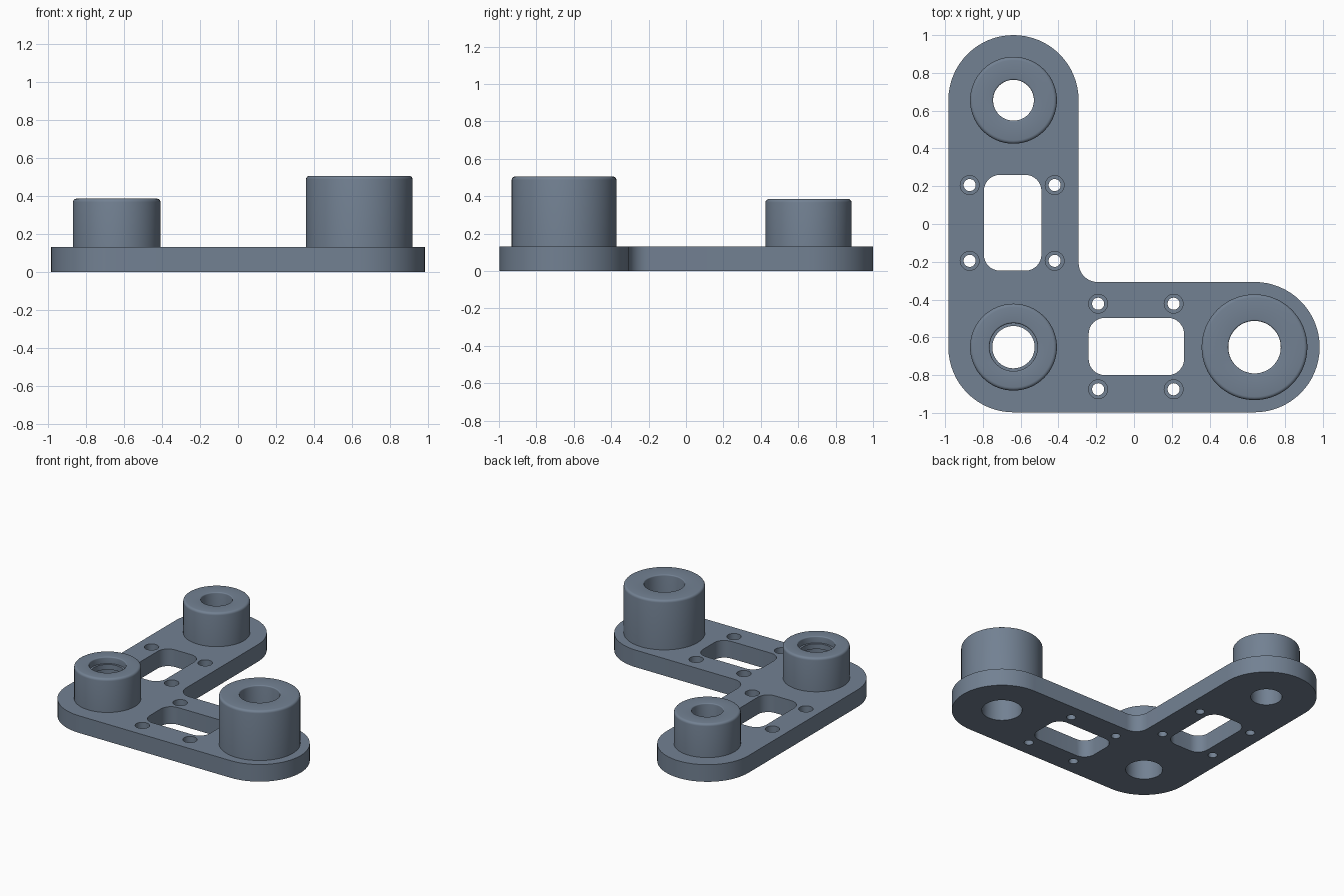
import bpy, bmesh, math

cube = bpy.data.objects.get("Cube")
if cube:
    bpy.data.objects.remove(cube, do_unlink=True)

PLATE = 0.13      # plate thickness
C = 0.638         # arm end centres in x
LOW, HIGH = -0.652, 0.655   # arm end centres in y
R = 0.345         # arm end radius

COLOUR = (0.17, 0.22, 0.29, 1.0)
steel = bpy.data.materials.new("slate grey metal")
steel.use_nodes = True
steel.diffuse_color = COLOUR
steel.node_tree.nodes["Principled BSDF"].inputs["Base Color"].default_value = COLOUR


def arc(cx, cy, r, a0, a1, n):
    """Points along an arc, angles in degrees."""
    angles = [math.radians(a0 + (a1 - a0) * i / n) for i in range(n + 1)]
    return [(cx + r * math.cos(a), cy + r * math.sin(a)) for a in angles]


def prism(bm, outline, z0, z1):
    """Closed solid from a flat outline."""
    face = bm.faces.new([bm.verts.new((x, y, z0)) for x, y in outline])
    top = bmesh.ops.extrude_face_region(bm, geom=[face])["geom"]
    verts = [v for v in top if isinstance(v, bmesh.types.BMVert)]
    bmesh.ops.translate(bm, verts=verts, vec=(0, 0, z1 - z0))


def lathe(bm, profile, x, y, steps=64):
    """Spin (radius, z) points around a vertical axis at x, y."""
    verts = [bm.verts.new((x + r, y, z)) for r, z in profile]
    edges = [bm.edges.new(pair) for pair in zip(verts, verts[1:])]
    bmesh.ops.spin(bm, geom=verts + edges, cent=(x, y, 0), axis=(0, 0, 1),
                   angle=math.tau, steps=steps)
    bmesh.ops.remove_doubles(bm, verts=bm.verts, dist=1e-5)


def finish(bm, name):
    bmesh.ops.recalc_face_normals(bm, faces=bm.faces)
    mesh = bpy.data.meshes.new(name)
    bm.to_mesh(mesh)
    bm.free()
    mesh.materials.append(steel)
    obj = bpy.data.objects.new(name, mesh)
    bpy.context.collection.objects.link(obj)
    return obj


def smooth(obj):
    obj.data.shade_smooth()
    obj.data.set_sharp_from_angle(angle=math.radians(35))


# L-shaped base plate with rounded ends and a filleted inner corner
bm = bmesh.new()
outline = (arc(-C, LOW, R, 180, 270, 16) + arc(C, LOW, R, -90, 90, 32)
           + arc(-C + R + 0.1, LOW + R + 0.1, 0.1, 270, 180, 10)
           + arc(-C, HIGH, R, 0, 180, 32))
prism(bm, outline, 0, PLATE)
plate = finish(bm, "base_plate")

# Bosses: name, x, y, outer radius, top height, bore radius
BOSSES = [
    ("back_boss", -C, HIGH, 0.23, 0.385, 0.108),
    ("corner_boss", -C, LOW, 0.23, 0.385, 0.127),
    ("tall_boss", C, LOW, 0.28, 0.505, 0.139),
]

# Cutter for every opening in the plate
bm = bmesh.new()
for _, x, y, _, _, bore in BOSSES:
    lathe(bm, [(0, -0.1), (bore, -0.1), (bore, 0.3), (0, 0.3)], x, y)

# Counterbored screw holes
SCREWS = ([(x, y) for x in (-0.87, -0.42) for y in (0.206, -0.195)]
          + [(x, y) for x in (-0.19, 0.21) for y in (-0.422, -0.875)])
for x, y in SCREWS:
    lathe(bm, [(0, -0.1), (0.032, -0.1), (0.032, 0.06), (0.05, 0.06),
               (0.05, 0.3), (0, 0.3)], x, y, 32)

# Rounded windows: x range, y range
r = 0.085
for x0, x1, y0, y1 in [(-0.795, -0.49, -0.247, 0.26), (-0.24, 0.265, -0.8, -0.497)]:
    window = (arc(x1 - r, y1 - r, r, 0, 90, 8) + arc(x0 + r, y1 - r, r, 90, 180, 8)
              + arc(x0 + r, y0 + r, r, 180, 270, 8) + arc(x1 - r, y0 + r, r, 270, 360, 8))
    prism(bm, window, -0.1, 0.3)
cutter = finish(bm, "plate_cutter")
cutter.hide_render = True

cut = plate.modifiers.new("openings", "BOOLEAN")
cut.operation = "DIFFERENCE"
cut.solver = "EXACT"
cut.object = cutter
bpy.context.view_layer.objects.active = plate
bpy.ops.object.modifier_apply(modifier=cut.name)
bpy.data.objects.remove(cutter, do_unlink=True)
smooth(plate)

# Bosses turned from a profile with rounded rims
for name, x, y, outer, top, bore in BOSSES:
    e, i = 0.018, 0.008
    profile = [(outer, PLATE)]
    profile += arc(outer - e, top - e, e, 0, 90, 4)
    profile += arc(bore + i, top - i, i, 90, 180, 4)
    if name == "corner_boss":   # narrow retaining lip inside the bore
        profile += [(bore, 0.335), (0.112, 0.335), (0.112, 0.295), (bore, 0.295)]
    profile.append((bore, PLATE))
    bm = bmesh.new()
    lathe(bm, profile, x, y)
    boss = finish(bm, name)
    # Open shells: make the outer wall face away from the axis
    wall = max(boss.data.polygons, key=lambda p: math.hypot(p.center.x - x, p.center.y - y))
    if wall.normal.x * (wall.center.x - x) + wall.normal.y * (wall.center.y - y) < 0:
        boss.data.flip_normals()
    smooth(boss)
